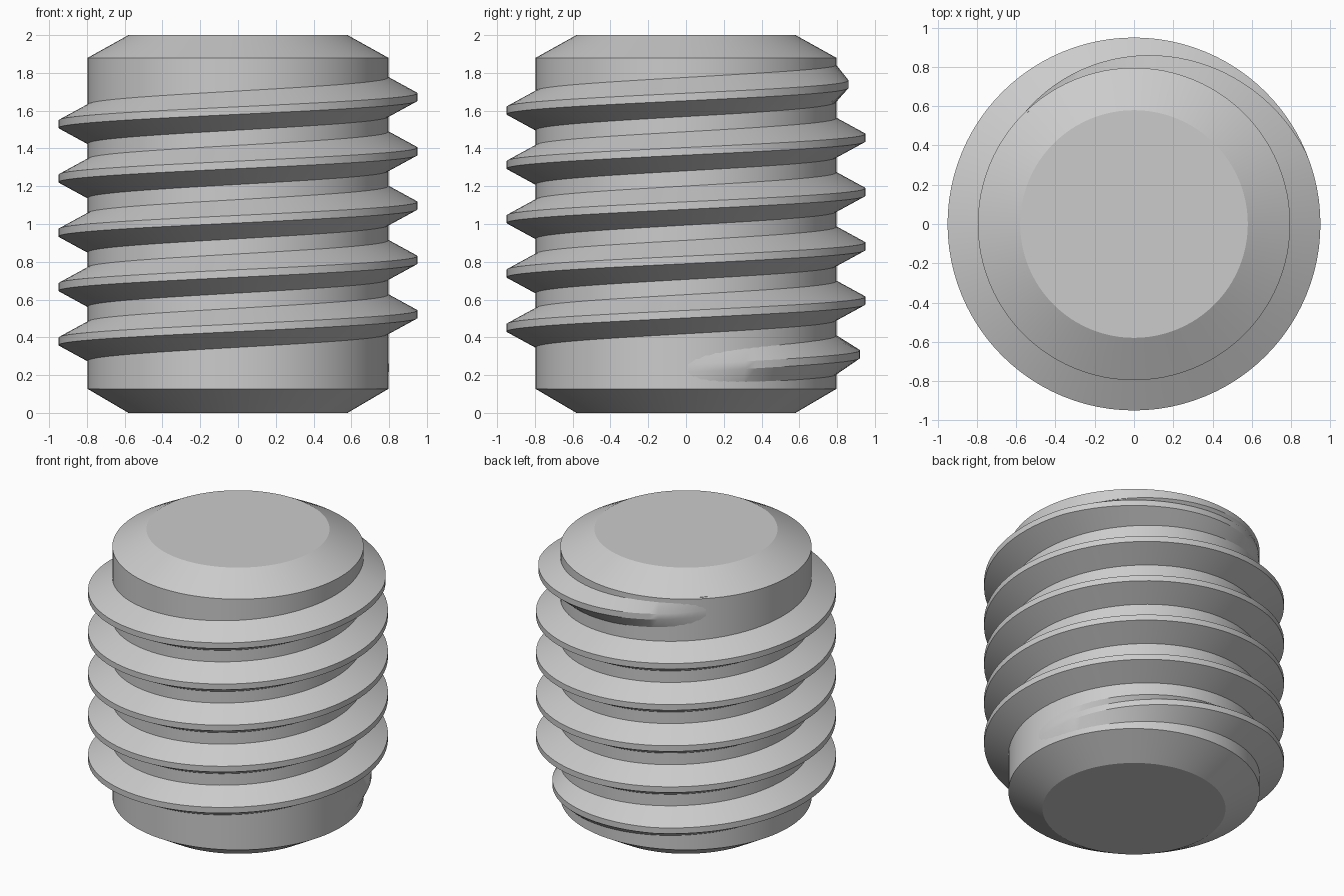
import bpy, bmesh
from math import sin, cos, pi, radians

cube = bpy.data.objects.get("Cube")
if cube:
    bpy.data.objects.remove(cube, do_unlink=True)

SEG = 96            # sides per turn
BODY_R = 0.796
CREST_R = 0.95
ROOT_R = 0.786      # thread foot sits just inside the body
PITCH = 0.2875
START_Z = 0.235
TURNS = 5.375
RAMP = 113 / 360    # run-in and run-out, in turns

steel = bpy.data.materials.new("steel_grey")
steel.use_nodes = True
steel.diffuse_color = (0.6, 0.6, 0.6, 1)
steel.node_tree.nodes["Principled BSDF"].inputs["Base Color"].default_value = (0.6, 0.6, 0.6, 1)


def finish(name, bm):
    bmesh.ops.recalc_face_normals(bm, faces=bm.faces)
    mesh = bpy.data.meshes.new(name)
    bm.to_mesh(mesh)
    bm.free()
    mesh.materials.append(steel)
    obj = bpy.data.objects.new(name, mesh)
    bpy.context.collection.objects.link(obj)
    bpy.ops.object.select_all(action='DESELECT')
    obj.select_set(True)
    bpy.context.view_layer.objects.active = obj
    bpy.ops.object.shade_smooth_by_angle(angle=radians(25))
    return obj


def bridge(bm, rings, closed):
    """Join neighbouring rings of vertices with quads."""
    for a, b in zip(rings, rings[1:]):
        n = len(a)
        for i in range(n if closed else n - 1):
            j = (i + 1) % n
            bm.faces.new((a[i], a[j], b[j], b[i]))
    bm.faces.new(rings[0])
    bm.faces.new(rings[-1])


# Chamfered cylinder body
bm = bmesh.new()
profile = [(0.58, 0), (BODY_R, 0.127), (BODY_R, 1.88), (0.58, 2)]
rings = [[bm.verts.new((r * cos(2 * pi * i / SEG), r * sin(2 * pi * i / SEG), z))
          for i in range(SEG)] for r, z in profile]
bridge(bm, rings, True)
finish("screw_body", bm)

# Helical thread: trapezoid section whose height fades at both ends
bm = bmesh.new()
rings = []
steps = round(TURNS * SEG)
for s in range(steps + 1):
    turn = s / SEG
    fade = max(0, min(1, turn / RAMP, (TURNS - turn) / RAMP))
    crest = BODY_R - 0.001 + (CREST_R - BODY_R + 0.001) * fade
    z = START_Z + PITCH * turn
    a = 2 * pi * turn
    section = [(ROOT_R, -0.109), (crest, -0.02), (crest, 0.02), (ROOT_R, 0.109)]
    rings.append([bm.verts.new((r * cos(a), r * sin(a), z + dz)) for r, dz in section])
bridge(bm, rings, True)
finish("screw_thread", bm)
